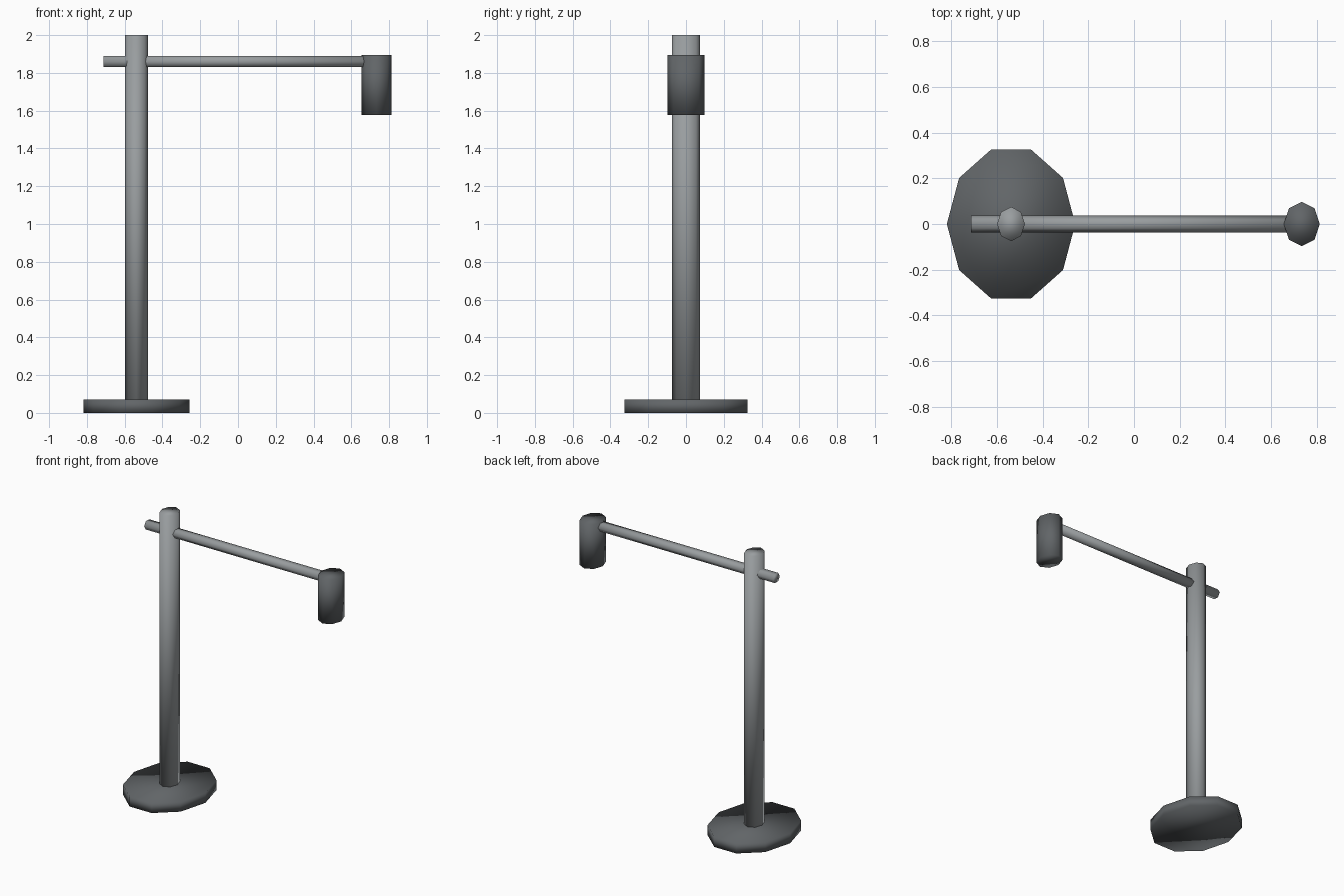
import bpy
from math import radians
from mathutils import Matrix

cube = bpy.data.objects.get("Cube")
if cube:
    bpy.data.objects.remove(cube, do_unlink=True)


def make_material(name, rgb):
    mat = bpy.data.materials.new(name)
    mat.use_nodes = True
    mat.diffuse_color = (*rgb, 1)
    mat.node_tree.nodes["Principled BSDF"].inputs["Base Color"].default_value = (*rgb, 1)
    return mat


light_grey = make_material("light grey metal", (0.32, 0.34, 0.35))
dark_grey = make_material("dark grey metal", (0.12, 0.13, 0.137))


def prism(name, sides, size, centre, mat, turn=Matrix()):
    """Smooth low-poly cylinder, corner on its local x axis, stretched to the given half sizes."""
    bpy.ops.mesh.primitive_cylinder_add(vertices=sides, radius=1, depth=2)
    obj = bpy.context.object
    obj.name = name
    spin = Matrix.Rotation(radians(90), 4, "Z")
    obj.data.transform(Matrix.Translation(centre) @ Matrix.Diagonal((*size, 1)) @ turn @ spin)
    obj.data.materials.append(mat)
    bpy.ops.object.shade_smooth()
    return obj


POST_X = -0.538

# Foot and upright
prism("base", 10, (0.281, 0.343, 0.035), (POST_X, 0, 0.035), dark_grey)
prism("post", 8, (0.061, 0.075, 0.98), (POST_X, 0, 1.02), light_grey)

# Horizontal arm: a hexagonal bar along x with corners to front and back
along_x = Matrix.Rotation(radians(90), 4, "Z") @ Matrix.Rotation(radians(90), 4, "X")
prism("arm", 6, (0.71, 0.037, 0.034), (-0.003, 0, 1.86), light_grey, along_x)

# Hanging lamp head
prism("lamp_head", 8, (0.079, 0.097, 0.159), (0.734, 0, 1.737), dark_grey)
